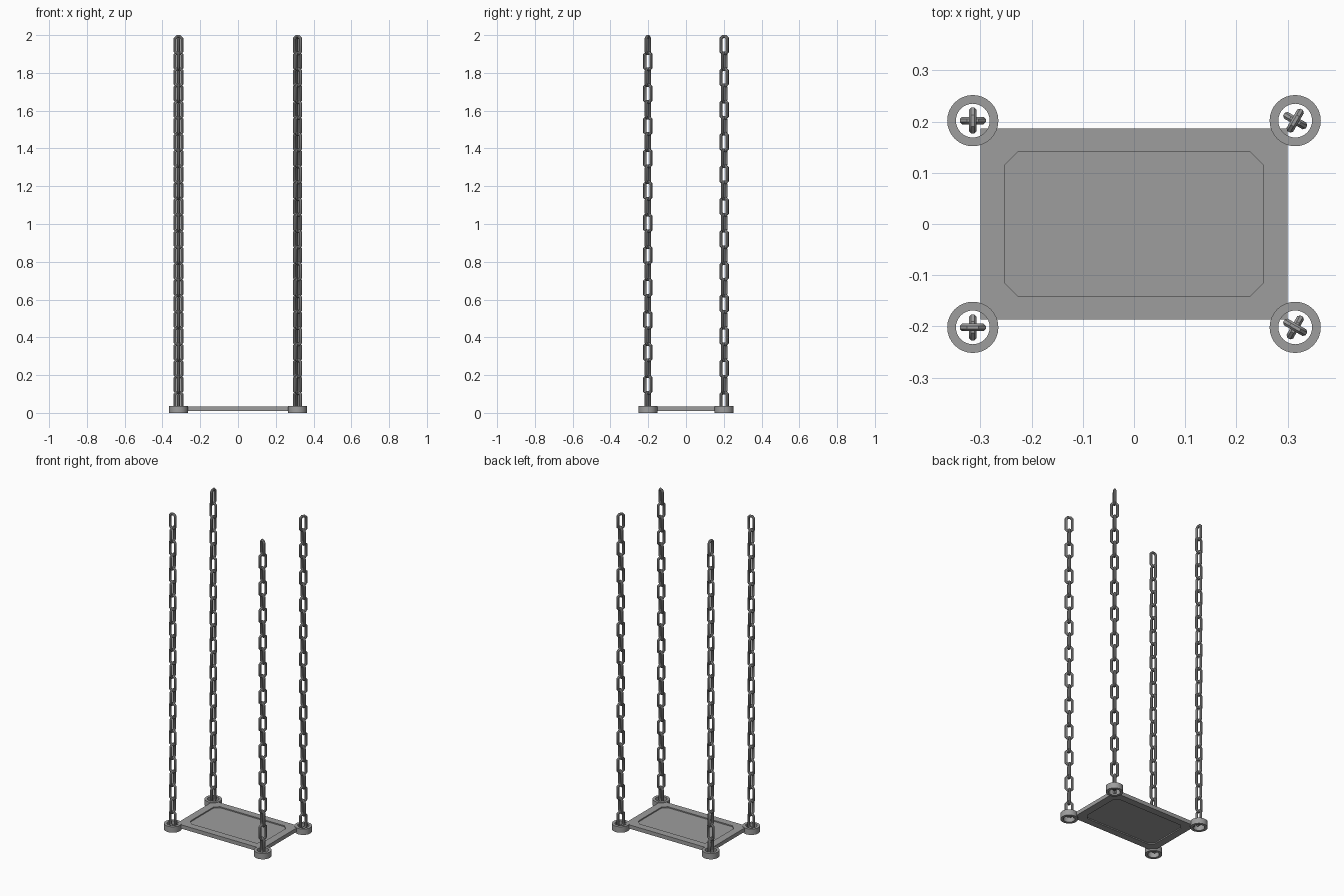
import bpy, bmesh
from math import cos, sin, pi, radians
from mathutils import Matrix, Vector

if "Cube" in bpy.data.objects:
    bpy.data.objects.remove(bpy.data.objects["Cube"], do_unlink=True)

# Single grey metal
metal = bpy.data.materials.new("grey_metal")
metal.use_nodes = True
grey = (0.34, 0.34, 0.34, 1)
metal.diffuse_color = grey
metal.node_tree.nodes["Principled BSDF"].inputs["Base Color"].default_value = grey


def finish(bm, name, smooth=True):
    bmesh.ops.recalc_face_normals(bm, faces=bm.faces[:])
    mesh = bpy.data.meshes.new(name)
    bm.to_mesh(mesh)
    bm.free()
    mesh.materials.append(metal)
    obj = bpy.data.objects.new(name, mesh)
    bpy.context.collection.objects.link(obj)
    if smooth:
        bpy.ops.object.select_all(action='DESELECT')
        obj.select_set(True)
        bpy.context.view_layer.objects.active = obj
        bpy.ops.object.shade_smooth_by_angle(angle=radians(40))
    return obj


def octagon(half_w, half_h, cut):
    """Rectangle outline with chamfered corners, counter-clockwise."""
    w, h = half_w - cut, half_h - cut
    return [(half_w, -h), (half_w, h), (w, half_h), (-w, half_h),
            (-half_w, h), (-half_w, -h), (-w, -half_h), (w, -half_h)]


def bridge(bm, loops, closed):
    """Quads between successive vertex loops."""
    n = len(loops[0])
    for i in range(len(loops) if closed else len(loops) - 1):
        a, b = loops[i], loops[(i + 1) % len(loops)]
        for j in range(n):
            k = (j + 1) % n
            bm.faces.new((a[j], a[k], b[k], b[j]))


# Seat: a slab with a shallow chamfered recess above and below
def make_seat(bottom, top, depth):
    bm = bmesh.new()
    w, h, e = 0.30, 0.187, 0.001
    panel = octagon(0.253, 0.142, 0.027)
    outer = octagon(w, h, e)
    levels = [(panel, bottom + depth), (panel, bottom), (outer, bottom),
              (outer, top), (panel, top), (panel, top - depth)]
    loops = [[bm.verts.new((x, y, z)) for x, y in shape] for shape, z in levels]
    bridge(bm, loops, False)
    bm.faces.new(loops[0])
    bm.faces.new(loops[-1])
    return finish(bm, "seat", False)


# Corner ring: a short, open tube
def make_ring(name, x, y):
    bm = bmesh.new()
    profile = [(0.050, 0), (0.050, 0.037), (0.033, 0.037), (0.033, 0)]
    steps = 32
    loops = []
    for i in range(steps):
        a = 2 * pi * i / steps
        loops.append([bm.verts.new((x + r * cos(a), y + r * sin(a), z))
                      for r, z in profile])
    bridge(bm, loops, True)
    return finish(bm, name)


# Chain link: round wire swept along a chamfered loop
def add_link(bm, matrix, wire=0.008, sides=8):
    path = [Vector(p) for p in octagon(0.018, 0.0445, 0.010)]
    loops = []
    for i, p in enumerate(path):
        before = (p - path[i - 1]).normalized()
        after = (path[(i + 1) % len(path)] - p).normalized()
        n1, n2 = Vector((before.y, -before.x)), Vector((after.y, -after.x))
        out = (n1 + n2).normalized()
        out /= out.dot(n1)
        loop = []
        for j in range(sides):
            a = 2 * pi * (j + 0.5) / sides
            q = p + out * wire * cos(a)
            loop.append(bm.verts.new(matrix @ Vector((q.x, wire * sin(a), q.y))))
        loops.append(loop)
    bridge(bm, loops, True)


# Chain: links turned a quarter round in turn, hanging from the top
def make_chain(name, x, y, turn):
    bm = bmesh.new()
    for k in range(23):
        z = 2 - 0.0525 - 0.0856 * k
        angle = radians(turn + 90 * (k % 2))
        add_link(bm, Matrix.Translation((x, y, z)) @ Matrix.Rotation(angle, 4, 'Z'))
    return finish(bm, name)


make_seat(0.010, 0.034, 0.007)
for side, sx, twist in (("right", -1, 0), ("left", 1, -30)):
    for end, sy, quarter in (("front", -1, 0), ("back", 1, 90)):
        x, y = 0.315 * sx, 0.202 * sy
        make_ring(f"{end}_{side}_ring", x, y)
        make_chain(f"{end}_{side}_chain", x, y, twist + quarter)
